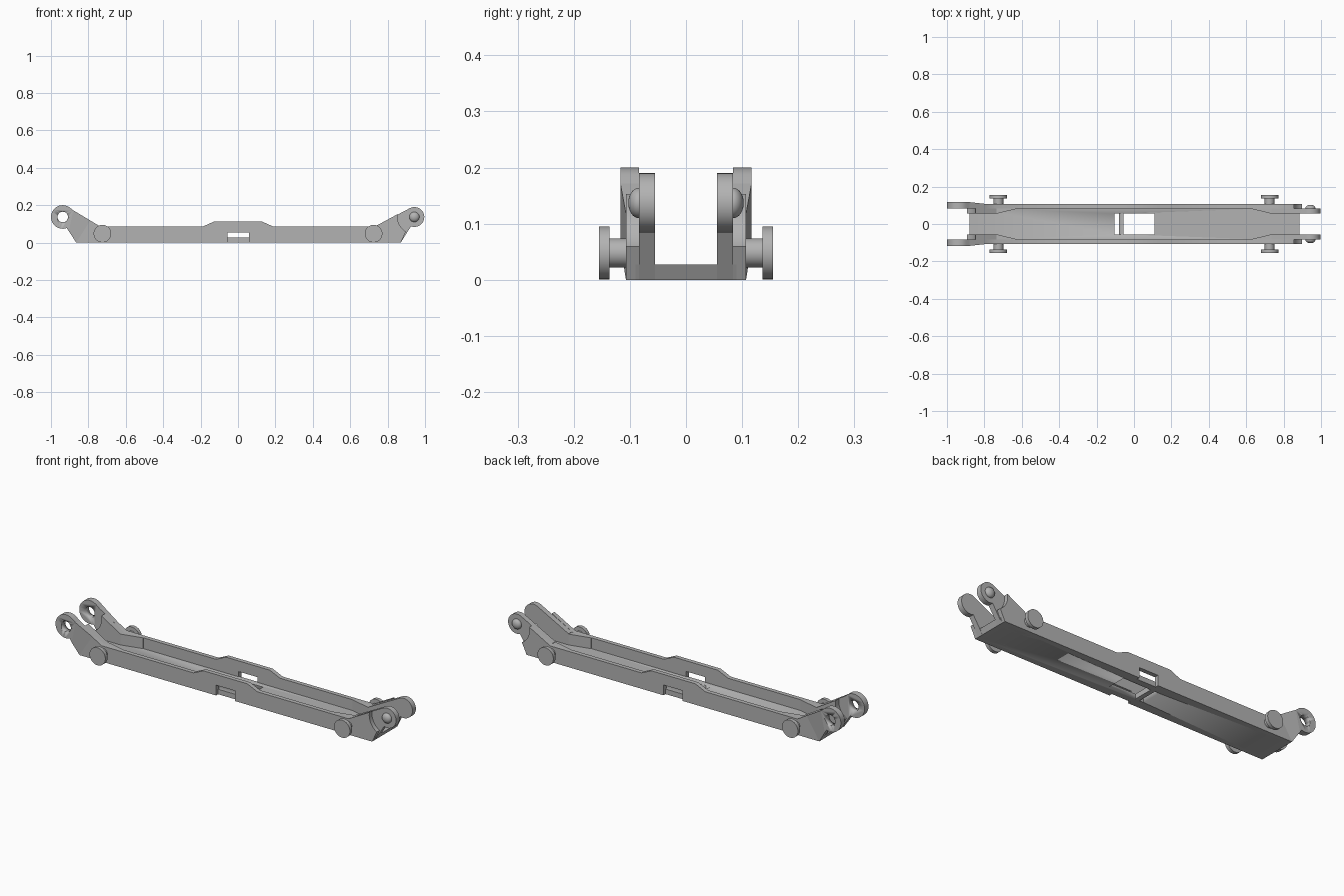
import bpy, bmesh, math
from mathutils import Matrix, Vector

cube = bpy.data.objects.get("Cube")
if cube:
    bpy.data.objects.remove(cube, do_unlink=True)

grey = bpy.data.materials.new("plain grey")
grey.use_nodes = True
grey.diffuse_color = (0.45, 0.45, 0.45, 1)
grey.node_tree.nodes["Principled BSDF"].inputs["Base Color"].default_value = grey.diffuse_color


def finish(bm, name, mirror=True):
    bmesh.ops.recalc_face_normals(bm, faces=bm.faces)
    mesh = bpy.data.meshes.new(name)
    bm.to_mesh(mesh)
    bm.free()
    mesh.materials.append(grey)
    obj = bpy.data.objects.new(name, mesh)
    bpy.context.collection.objects.link(obj)
    bpy.ops.object.select_all(action='DESELECT')
    obj.select_set(True)
    bpy.context.view_layer.objects.active = obj
    bpy.ops.object.shade_smooth_by_angle(angle=math.radians(35))
    if mirror:
        mod = obj.modifiers.new("both sides", 'MIRROR')
        mod.use_axis = (False, True, False)
        mod.use_mirror_merge = False
    return obj


def prism(name, pts, inner, outer, mirror=True):
    """Extrude an x-z outline along y; inner and outer are numbers or one value per point."""
    n = len(pts)
    ys = [v if isinstance(v, list) else [v] * n for v in (inner, outer)]
    bm = bmesh.new()
    a, b = [[bm.verts.new((x, y, z)) for (x, z), y in zip(pts, row)] for row in ys]
    bm.faces.new(a)
    bm.faces.new(b)
    for i in range(n):
        j = (i + 1) % n
        bm.faces.new((a[i], a[j], b[j], b[i]))
    return finish(bm, name, mirror)


def arc(centre, r, start, end, n=24):
    angles = [math.radians(start + (end - start) * i / n) for i in range(n + 1)]
    return [(centre[0] + r * math.cos(t), centre[1] + r * math.sin(t)) for t in angles]


def cut(obj, cutter):
    mod = obj.modifiers.new("cut", 'BOOLEAN')
    mod.operation, mod.solver, mod.object = 'DIFFERENCE', 'EXACT', cutter
    bpy.ops.object.select_all(action='DESELECT')
    bpy.context.view_layer.objects.active = obj
    obj.select_set(True)
    bpy.ops.object.modifier_apply(modifier=mod.name)
    bpy.data.objects.remove(cutter, do_unlink=True)


def rect(x0, x1, z0, z1):
    return [(x0, z0), (x1, z0), (x1, z1), (x0, z1)]


EYE, BALL = (-0.937, 0.137), (0.943, 0.137)   # pivot centres at the two ends
IN, MID, OUT, FLARE = 0.055, 0.084, 0.107, 0.117

# Floor with its slot and window
floor = prism("floor", [(-0.865, 0), (0.87, 0), (0.885, 0.027), (-0.88, 0.027)],
              -0.09, 0.09, mirror=False)
for x0, x1 in ((-0.105, -0.08), (-0.055, 0.11)):
    cut(floor, prism("cutter", rect(x0, x1, -0.1, 0.1), -IN, IN, mirror=False))

# Outer walls with raised centre, bottom notch and curved clearance
prism("side_wall", [(-0.865, 0), (-0.79, 0.118), (-0.735, 0.085), (-0.19, 0.085),
                    (-0.13, 0.112), (0.13, 0.112), (0.19, 0.085), (0.73, 0.085)]
      + arc(BALL, 0.09, 170, 240)
      + [(0.87, 0), (0.058, 0), (0.058, 0.055), (-0.055, 0.055), (-0.055, 0)], MID, OUT)

# Thickened wall ends with tapered lead-ins
for side, s in (("right", -1), ("left", 1)):
    prism(side + "_taper", rect(s * 0.62, s * 0.735, 0, 0.085),
          [MID - 0.001, IN, IN, MID - 0.001], MID)
prism("right_inner_block", [(-0.865, 0), (-0.735, 0), (-0.735, 0.085)]
      + arc(EYE, 0.09, 10, -60), IN, MID)
prism("ball_arm", [(0.87, 0), (0.735, 0), (0.735, 0.087)]
      + arc(BALL, 0.053, 118, -110, 40), IN, MID)

# Flared arms ending in pierced eyes
top, low = (-0.88, 0.172), (-0.905, 0.062)
prism("eye_arm", [top, low, (-0.865, 0), (-0.79, 0.118)], MID, [FLARE, FLARE, OUT, OUT])
eye = prism("eye_lug", [top] + arc(EYE, 0.063, 52, 290, 40) + [low], MID, FLARE, mirror=False)
cut(eye, prism("cutter", arc(EYE, 0.028, 0, 348.75, 31), 0, 0.2, mirror=False))
eye.modifiers.new("both sides", 'MIRROR').use_axis = (False, True, False)

# Domed studs on the ball arms
bm = bmesh.new()
bmesh.ops.create_uvsphere(bm, u_segments=32, v_segments=16, radius=0.027)
bmesh.ops.transform(bm, verts=bm.verts, matrix=Matrix.Translation(
    Vector((BALL[0], MID, BALL[1]))) @ Matrix.Diagonal((1, 0.7, 1, 1)))
finish(bm, "ball_stud")

# Headed pins on the outside
for side, x in (("right", -0.725), ("left", 0.725)):
    centre = (x, 0.048)
    prism(side + "_pin_shaft", arc(centre, 0.026, 0, 348.75, 31), 0.1, 0.14)
    prism(side + "_pin_head", arc(centre, 0.047, 0, 352.5, 47), 0.136, 0.155)
